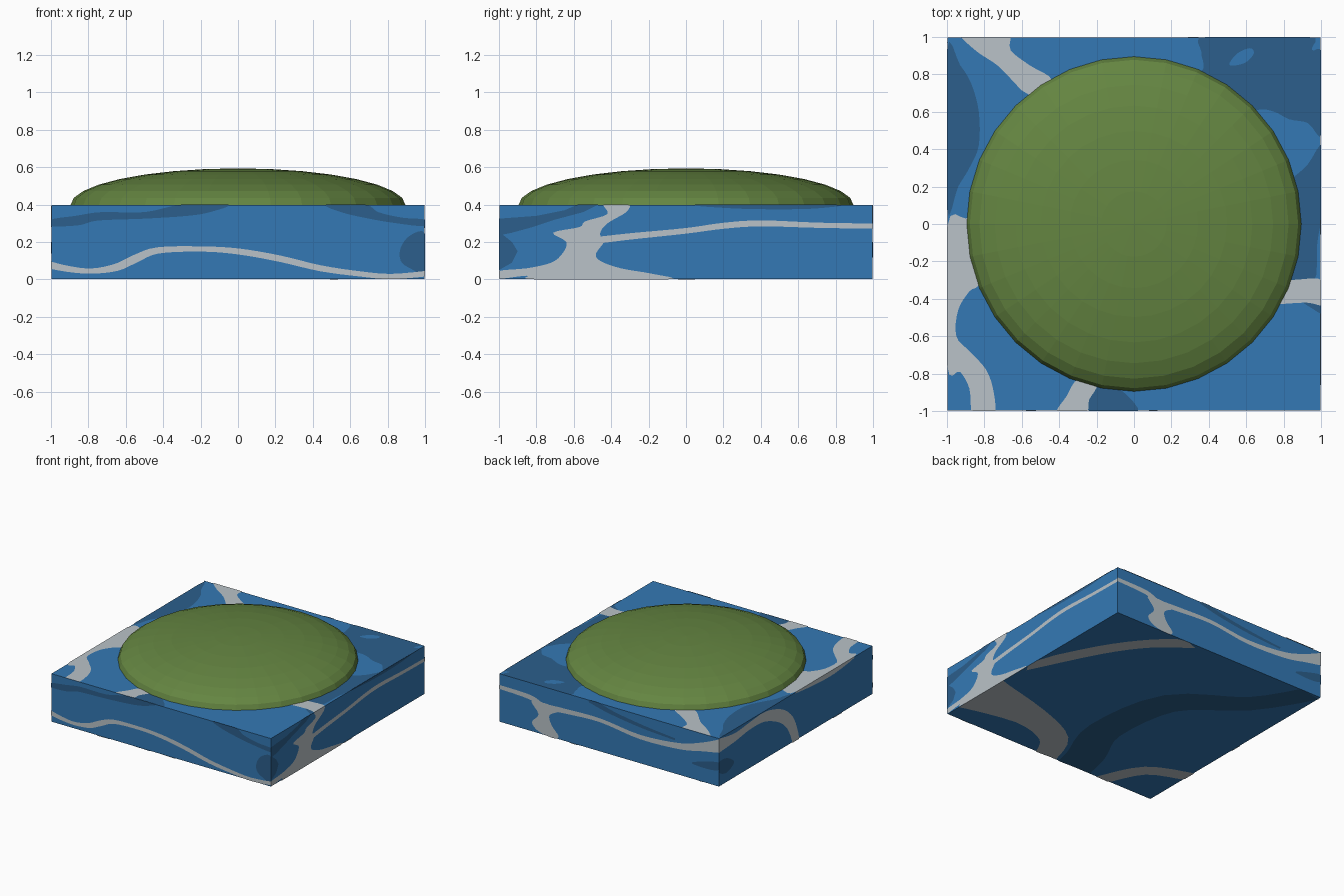
import bpy, bmesh, math
from mathutils import Vector

if "Cube" in bpy.data.objects:
    bpy.data.objects.remove(bpy.data.objects["Cube"])

def material(name, rgb):
    m = bpy.data.materials.new(name)
    m.diffuse_color = (*rgb, 1)
    m.use_nodes = True
    m.node_tree.nodes["Principled BSDF"].inputs["Base Color"].default_value = m.diffuse_color
    return m

BLUE = material("water blue", (0.034, 0.191, 0.46))
DARK = material("deep blue", (0.025, 0.114, 0.262))
GREY = material("foam grey", (0.49, 0.545, 0.58))
GREEN = material("grass green", (0.128, 0.235, 0.053))
H = 0.4
STEP = 0.0015

# Maps side coordinates (u, v) and an inset depth to space, with the outward normal
SIDES = {
    "top": (lambda u, v, d: (u, v, H - d), (0, 0, 1)),
    "bottom": (lambda u, v, d: (u, v, d), (0, 0, -1)),
    "front": (lambda u, v, d: (u, -1 + d, v), (0, -1, 0)),
    "back": (lambda u, v, d: (u, 1 - d, v), (0, 1, 0)),
    "right": (lambda u, v, d: (1 - d, u, v), (1, 0, 0)),
    "left": (lambda u, v, d: (-1 + d, u, v), (-1, 0, 0)),
}

def make_object(name, bm, mat):
    me = bpy.data.meshes.new(name)
    bm.to_mesh(me)
    bm.free()
    me.materials.append(mat)
    ob = bpy.data.objects.new(name, me)
    bpy.context.collection.objects.link(ob)
    return ob

def smooth(pts, closed, n=4):
    """Catmull-Rom curve through the points."""
    P = [Vector(p) for p in pts]
    c = len(P)
    get = (lambda i: P[i % c]) if closed else (lambda i: P[min(max(i, 0), c - 1)])
    out = []
    for i in range(c if closed else c - 1):
        a, b, d, e = get(i - 1), get(i), get(i + 1), get(i + 2)
        for k in range(n):
            t = k / n
            out.append(0.5 * (2 * b + (d - a) * t + (2 * a - 5 * b + 4 * d - e) * t * t
                              + (3 * b - a - 3 * d + e) * t ** 3))
    if not closed:
        out.append(P[-1])
    return out

count = {}

def fill(side, mat, outline):
    """Flat painted patch, kept inside its side."""
    place, normal = SIDES[side]
    lo = -1 if side in ("top", "bottom") else 0
    hi = 1 if lo else H
    depth = STEP if mat is DARK else 0
    bm = bmesh.new()
    verts, last = [], None
    for p in outline:
        q = (min(max(p[0], -1), 1), min(max(p[1], lo), hi))
        if last is None or (Vector(q) - Vector(last)).length > 1e-4:
            verts.append(bm.verts.new(place(q[0], q[1], depth)))
            last = q
    f = bm.faces.new(verts)
    f.normal_update()
    if f.normal.dot(Vector(normal)) < 0:
        f.normal_flip()
    bmesh.ops.triangulate(bm, faces=[f])
    kind = {DARK: "deep_patch", GREY: "foam", BLUE: "clear_spot"}[mat]
    key = side + "_" + kind
    count[key] = count.get(key, 0) + 1
    make_object(f"{key}_{count[key]}", bm, mat)

def patch(side, mat, pts):
    fill(side, mat, smooth(pts, True))

def band(side, mat, pts):
    """Stripe along a path of (u, v, half width)."""
    c = smooth(pts, False)
    L, R = [], []
    for i, p in enumerate(c):
        d = (c[min(i + 1, len(c) - 1)] - c[max(i - 1, 0)]).xy.normalized()
        off = Vector((-d.y, d.x)) * p.z
        L.append(p.xy + off)
        R.append(p.xy - off)
    fill(side, mat, L + R[::-1])

# Water block, just under the painted patches
bm = bmesh.new()
bmesh.ops.create_cube(bm, size=1)
s = 2 * STEP
for v in bm.verts:
    v.co = (v.co.x * (2 - 2 * s), v.co.y * (2 - 2 * s), H / 2 + v.co.z * (H - 2 * s))
make_object("water_block", bm, BLUE)

# Grass mound: upper half of a flattened sphere
bm = bmesh.new()
bmesh.ops.create_uvsphere(bm, u_segments=32, v_segments=16, radius=1)
bmesh.ops.delete(bm, geom=[v for v in bm.verts if v.co.z < -0.01], context='VERTS')
for v in bm.verts:
    v.co = (v.co.x * 0.895, v.co.y * 0.895, H - 0.002 + v.co.z * 0.196)
make_object("grass_mound", bm, GREEN)

# Top side
patch("top", GREY, [(-.92, 1.02), (-.85, .93), (-.72, .84), (-.56, .69), (-.44, .77), (-.56, .85), (-.66, .93), (-.68, 1.02)])
patch("top", GREY, [(-1, -.02), (-.9, .03), (-.8, 0), (-.82, -.3), (-.88, -.36), (-.94, -.46), (-.95, -.6), (-.88, -.68),
                    (-.79, -.78), (-.75, -.9), (-.75, -1.02), (-.86, -1.02), (-.88, -.88), (-.93, -.79), (-1, -.75)])
patch("top", GREY, [(-.41, -1.01), (-.36, -.92), (-.3, -.83), (-.2, -.86), (-.24, -.94), (-.26, -1.01)])
patch("top", GREY, [(.7, -.3), (.83, -.3), (1.02, -.3), (1.02, -.43), (.92, -.42), (.7, -.42)])
patch("top", DARK, [(-1, .93), (-.93, .85), (-.87, .75), (-.83, .6), (-.83, .42), (-.88, .3), (-.94, .2), (-1, .08)])
patch("top", DARK, [(.39, 1.01), (.36, .92), (.37, .83), (.3, .72), (.5, .55), (.66, .61), (.75, .6), (.83, .56),
                    (.93, .54), (1.01, .48), (1.01, .9), (.95, .93), (.93, 1.01)])
patch("top", DARK, [(.75, .2), (.85, .25), (.93, .32), (1.01, .42), (1.01, .1), (.98, -.1), (.96, -.31), (.8, -.31)])
patch("top", DARK, [(.9, -.41), (1.01, -.41), (1.01, -.48), (.95, -.45)])
patch("top", DARK, [(-.24, -1.01), (-.2, -.86), (-.08, -.88), (.02, -1.01)])
patch("top", BLUE, [(.51, .85), (.55, .91), (.62, .94), (.64, .91), (.59, .86)])

# Front side
band("front", GREY, [(-1.02, .08, .02), (-.9, .055, .016), (-.78, .045, .014), (-.65, .065, .02), (-.55, .11, .022),
                     (-.43, .155, .017), (-.2, .163, .014), (0, .15, .016), (.22, .112, .017), (.44, .06, .016),
                     (.65, .03, .014), (.82, .016, .014), (1.02, .032, .015)])
patch("front", DARK, [(-1, .32), (-.87, .34), (-.73, .36), (-.5, .36), (-.3, .4), (-.05, .4), (-.15, .36), (-.27, .34),
                      (-.5, .325), (-.75, .315), (-.85, .29), (-1, .285)])
patch("front", DARK, [(.47, .4), (.55, .36), (.7, .325), (.85, .3), (1, .285), (1, .32), (.88, .33), (.75, .36), (.68, .4)])
patch("front", DARK, [(1, .245), (.92, .235), (.87, .17), (.87, .1), (.92, .06), (1, .04)])

# Right side
patch("right", GREY, [(-.44, .405), (-.42, .35), (-.54, .31), (-.57, .28), (-.71, .25), (-.64, .2), (-.66, .14), (-.72, .09),
                      (-.85, .06), (-1, .045), (-1, .005), (-.85, .02), (-.8, 0), (-.1, 0), (-.18, .03), (-.35, .06),
                      (-.46, .1), (-.48, .14), (-.44, .2), (-.46, .245), (-.42, .3), (-.32, .36), (-.31, .405)])
band("right", GREY, [(-.47, .21, .018), (-.3, .23, .017), (0, .26, .015), (.2, .287, .016), (.4, .3, .016),
                     (.7, .29, .014), (1, .285, .014)])
fill("right", DARK, [(-1, .325), (-.8, .34), (-.65, .37), (-.58, .4), (-.47, .4), (-.55, .36), (-.7, .32), (-.82, .28),
                     (-.93, .25), (-.98, .24), (-.93, .2), (-.9, .15), (-.93, .09), (-1, .05)])
patch("right", DARK, [(.05, .4), (.25, .38), (.5, .375), (.7, .38), (.8, .4)])

# Back side
band("back", GREY, [(1, .29, .016), (.72, .28, .02), (.6, .24, .025), (.4, .25, .02), (.08, .26, .016),
                    (-.28, .22, .018), (-.64, .24, .025), (-.85, .29, .035), (-1.02, .34, .055)])
patch("back", GREY, [(.7, .26), (.64, .16), (.7, .08), (.64, .02), (.5, 0), (.46, .03), (.52, .1), (.54, .18), (.44, .25)])
band("back", DARK, [(.18, .41, .03), (0, .355, .018), (-.3, .31, .014), (-.6, .285, .008)])
patch("back", DARK, [(-1, .2), (-.85, .17), (-.75, .13), (-.9, .12), (-1, .14)])

# Left side
band("left", GREY, [(1.02, .34, .06), (.8, .33, .035), (.6, .35, .03), (.4, .35, .04), (.2, .28, .05),
                    (.08, .18, .05), (.02, .06, .045), (0, -.02, .045)])
patch("left", GREY, [(0, .4), (-.2, .37), (-.5, .36), (-.75, .4)])
patch("left", DARK, [(1, .2), (.9, .2), (.8, .13), (.9, .08), (1, .12)])

# Bottom side
band("bottom", GREY, [(.25, 1.02, .07), (.51, .8, .06), (.74, .48, .06), (1.02, -.08, .06)])
band("bottom", GREY, [(1.02, -.6, .26), (.5, -.62, .14), (.15, -.76, .11), (.02, -1.02, .09)])
band("bottom", GREY, [(-.52, -1.02, .06), (-.69, -.69, .06), (-1.02, -.54, .06)])
band("bottom", DARK, [(-.25, -1.02, .15), (-.2, -.8, .15), (-.07, -.42, .14), (-.18, .2, .13), (-.65, .59, .1), (-.92, 1.02, .1)])
